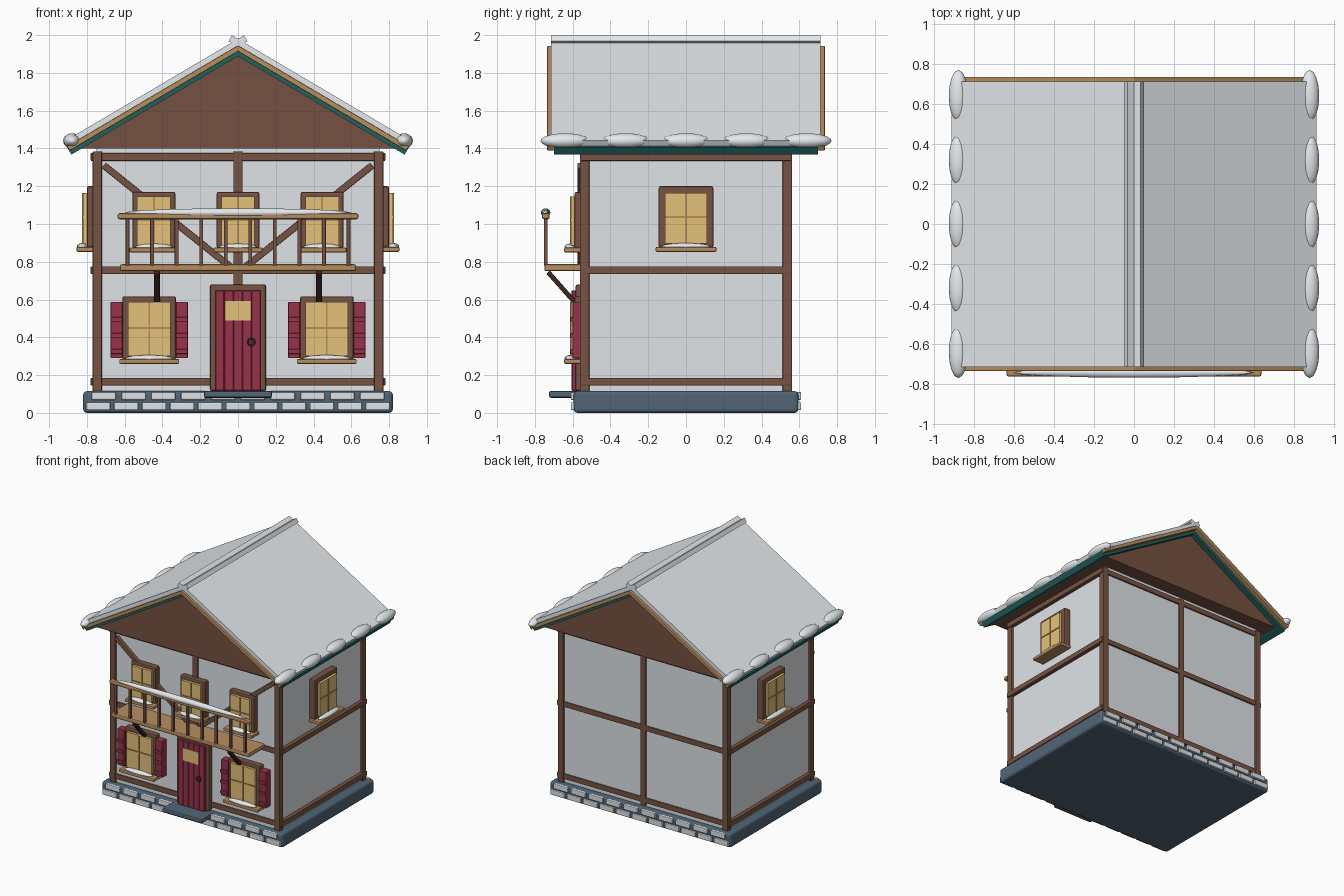
import bpy, bmesh, math
from mathutils import Matrix, Vector

if "Cube" in bpy.data.objects:
    bpy.data.objects.remove(bpy.data.objects["Cube"])


def mat(name, r, g, b):
    m = bpy.data.materials.new(name)
    m.diffuse_color = [(c / 255) ** 2.2 for c in (r, g, b)] + [1]
    m.use_nodes = True
    m.node_tree.nodes["Principled BSDF"].inputs["Base Color"].default_value = m.diffuse_color
    return m


WALL = mat("plaster", 222, 227, 230)
SNOW = mat("snow", 228, 233, 237)
BROWN = mat("timber", 118, 84, 69)
GABLE = mat("gable_wood", 116, 82, 67)
DARK = mat("dark_timber", 62, 42, 36)
WOOD = mat("light_wood", 182, 141, 94)
GLASS = mat("lit_glass", 228, 192, 120)
RED = mat("red_paint", 152, 54, 76)
SLATE = mat("slate", 82, 101, 118)
TEAL = mat("teal", 40, 96, 92)
IRON = mat("iron", 45, 45, 55)


def finish(name, bm, m, M=None, bevel=0, segs=2, smooth=False):
    bmesh.ops.recalc_face_normals(bm, faces=bm.faces)
    me = bpy.data.meshes.new(name)
    if M is not None:
        bm.transform(M)
    for f in bm.faces:
        f.smooth = smooth
    bm.to_mesh(me)
    bm.free()
    ob = bpy.data.objects.new(name, me)
    bpy.context.collection.objects.link(ob)
    me.materials.append(m)
    if bevel:
        b = ob.modifiers.new("bevel", 'BEVEL')
        b.width, b.segments = bevel, segs
    return ob


def box(name, x, y, z, m, M=None, bevel=0.005, segs=2):
    """Box from (min, max) pairs."""
    bm = bmesh.new()
    bmesh.ops.create_cube(bm, size=1)
    size = [r[1] - r[0] for r in (x, y, z)]
    mid = [(r[1] + r[0]) / 2 for r in (x, y, z)]
    bm.transform(Matrix.Translation(mid) @ Matrix.Diagonal(size + [1]))
    return finish(name, bm, m, M, bevel, segs)


def blob(name, c, r, m=SNOW, M=None):
    bm = bmesh.new()
    bmesh.ops.create_uvsphere(bm, u_segments=16, v_segments=10, radius=1)
    bm.transform(Matrix.Translation(c) @ Matrix.Diagonal(list(r) + [1]))
    return finish(name, bm, m, M, smooth=True)


def strut(name, a, b, w, d, m):
    """Square bar between two points."""
    a, b = Vector(a), Vector(b)
    M = Matrix.Translation((a + b) / 2) @ (b - a).to_track_quat('Z', 'Y').to_matrix().to_4x4()
    h = (b - a).length / 2
    return box(name, (-w / 2, w / 2), (-d / 2, d / 2), (-h, h), m, M, 0.004)


def prism(name, pts, y0, y1, m, bevel=0):
    """Profile in x,z extruded along y."""
    bm = bmesh.new()
    f = bm.faces.new([bm.verts.new((x, y0, z)) for x, z in pts])
    r = bmesh.ops.extrude_face_region(bm, geom=[f])
    bmesh.ops.translate(bm, vec=(0, y1 - y0, 0),
                        verts=[v for v in r['geom'] if isinstance(v, bmesh.types.BMVert)])
    return finish(name, bm, m, None, bevel)


def window(name, M, w, z0, z1, f=0.03):
    """Window in local space: wall plane at y=0, outside is -y."""
    h = w / 2
    zm = (z0 + f + z1 - f) / 2
    box(name + "_frame", (-h, h), (-0.045, 0.02), (z0, z1), BROWN, M, 0.01)
    box(name + "_glass", (-h + f, h - f), (-0.065, 0), (z0 + f * .6, z1 - f), GLASS, M, 0)
    box(name + "_mullion", (-0.005, 0.005), (-0.07, 0), (z0 + f * .6, z1 - f), WOOD, M, 0)
    box(name + "_crossbar", (-h + f, h - f), (-0.07, 0), (zm - .005, zm + .005), WOOD, M, 0)
    box(name + "_sill", (-h - .016, h + .016), (-0.1, 0), (z0 - .022, z0 + .003), WOOD, M, 0.006)
    blob(name + "_sill_snow", (0, -0.068, z0 + .006), (h - .015, 0.03, 0.018), SNOW, M)


# Foundation with stone courses front and back
box("foundation", (-.82, .82), (-.595, .595), (0, .115), SLATE, None, 0.02, 3)
for s, side in ((-1, "front"), (1, "back")):
    for row, n, x0, pitch, z in ((0, 11, -.74, .148, .014), (1, 10, -.711, .158, .069)):
        for i in range(n):
            x = x0 + i * pitch
            ys = sorted((s * .57, s * .61))
            box(f"{side}_stone_{row}_{i}", (x - .064, x + .064), ys, (z, z + .042), WALL, None, 0.006)
box("door_step", (-.18, .18), (-.725, -.57), (.08, .117), SLATE, None, 0.01)

# Walls and timber framing
box("walls", (-.75, .75), (-.545, .545), (.1, 1.40), WALL, None, 0)
for sx in (-1, 1):
    for sy in (-1, 1):
        x, y = sx * .745, sy * .537
        box("corner_post", (x - .025, x + .025), (y - .025, y + .025), (.11, 1.385), BROWN)
for s in (-1, 1):
    ys = sorted((s * .53, s * .56))
    box("middle_post", (-.024, .024), ys, (.12, 1.385), BROWN)
    for z in (.165, .755, 1.355):
        box("end_beam", (-.78, .78), sorted((s * .53, s * .557)), (z - .021, z + .021), BROWN)
        box("side_beam", sorted((s * .74, s * .78)), (-.55, .55), (z - .021, z + .021), BROWN)
    strut("front_brace", (s * .71, -.56, 1.31), (s * .03, -.56, .765), .03, .035, BROWN)

# Door
box("door_frame", (-.148, .148), (-.585, -.54), (.115, .68), BROWN, None, 0.012)
for i in range(5):
    x = -.12 + i * .048
    box(f"door_plank_{i}", (x, x + .0475), (-.605, -.55), (.117, .648), RED, None, 0.003, 1)
box("door_window", (-.07, .07), (-.61, -.58), (.49, .592), GLASS, None, 0)
bpy.ops.mesh.primitive_torus_add(major_radius=.018, minor_radius=.005, major_segments=20,
                                 minor_segments=8, location=(.07, -.61, .375),
                                 rotation=(math.pi / 2, 0, 0))
knob = bpy.context.object
knob.name = "door_ring"
knob.data.materials.append(IRON)
bpy.ops.object.shade_smooth()

# Windows and shutters
for x in (-.445, 0, .445):
    window("upper_window", Matrix.Translation((x, -.545, 0)), .227, .872, 1.17, .025)
for s in (-1, 1):
    window("side_window", Matrix.Translation((s * .755, 0, 0)) @ Matrix.Rotation(s * math.pi / 2, 4, 'Z'),
           .29, .875, 1.2, .035)
    window("lower_window", Matrix.Translation((s * .47, -.545, 0)), .285, .282, .617)
    for x in (s * .47 - .173, s * .47 + .173):
        box("shutter", (x - .031, x + .031), (-.6, -.54), (.29, .588), RED, None, 0.004)
        for z in (.325, .41, .495):
            box("shutter_bar", (x - .031, x + .031), (-.612, -.59), (z - .012, z + .012), RED, None, 0.003)

# Balcony
box("balcony_floor", (-.625, .625), (-.75, -.54), (.75, .787), WOOD, None, 0.01)
box("balcony_rail", (-.637, .637), (-.762, -.722), (1.025, 1.057), WOOD, None, 0.01)
blob("rail_snow", (0, -.743, 1.06), (.6, .025, .023))
for i in range(10):
    x = -.585 + i * .13
    box(f"baluster_{i}", (x - .01, x + .01), (-.753, -.733), (.78, 1.03), BROWN, None, 0.003)
for s in (-1, 1):
    strut("balcony_bracket", (s * .43, -.73, .745), (s * .43, -.575, .57), .032, .025, DARK)

# Roof: gable block, teal boards, barge boards and snow slabs
K = .59
L = math.hypot(1, K)
NX, NZ = K / L, 1 / L          # slope normal on the +x side


def slope(s, top, thick, xa, xb):
    """Rectangle profile under the line z = top - K*x from xa to xb, square ends."""
    p = [(xa, top - K * xa), (xb, top - K * xb)]
    p += [(x - NX * thick, z - NZ * thick) for x, z in reversed(p)]
    return [(s * x, z) for x, z in p]


prism("gable_block", [(-.84, 1.40), (.84, 1.40), (0, 1.895)], -.66, .66, GABLE)
for s, side in ((-1, "left"), (1, "right")):
    prism(side + "_roof_boards", slope(s, 1.94, .045, 0, .905), -.7, .7, TEAL)
    prism(side + "_roof_snow", slope(s, 1.98, .036, -.032, .912), -.715, .712, SNOW)
    for e, y0, y1 in (("front", -.735, -.69), ("back", .69, .735)):
        prism(f"{side}_{e}_barge_board", slope(s, 1.945, .027, 0, .905), y0, y1, WOOD, 0.004)
    for i in range(5):
        blob(f"{side}_eave_snow_{i}", (s * .878, -.64 + .32 * i, 1.44), (.048, .13, .04))
